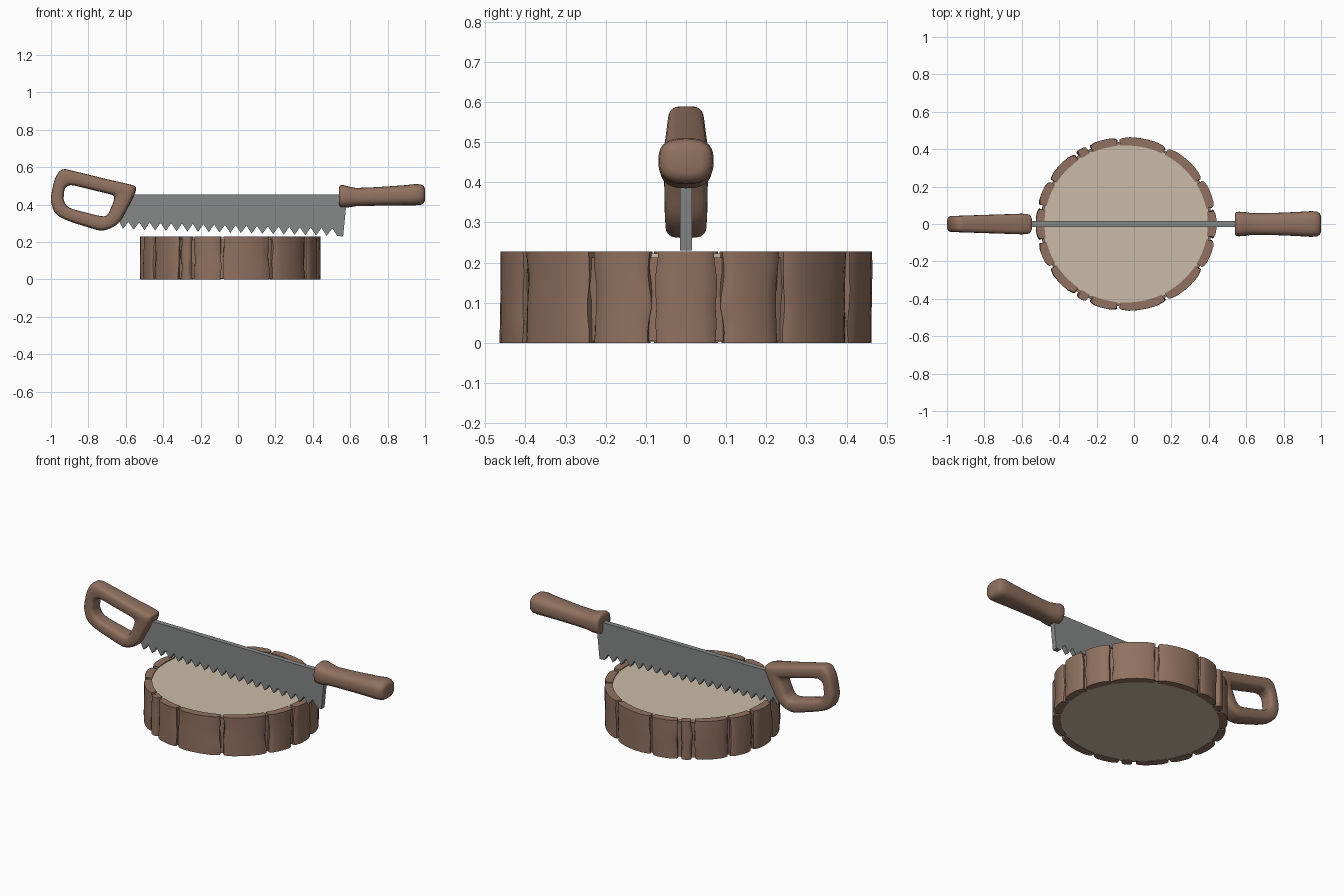
import bpy, bmesh, math
from math import sin, cos, pi, radians

cube = bpy.data.objects.get("Cube")
if cube:
    bpy.data.objects.remove(cube, do_unlink=True)


def material(name, rgb):
    m = bpy.data.materials.new(name)
    m.use_nodes = True
    color = (*rgb, 1)
    m.diffuse_color = color
    bsdf = next(n for n in m.node_tree.nodes if n.type == 'BSDF_PRINCIPLED')
    bsdf.inputs["Base Color"].default_value = color
    bsdf.inputs["Roughness"].default_value = 0.7
    return m


BROWN = material("brown wood", (0.28, 0.165, 0.115))
CREAM = material("cream wood", (0.60, 0.50, 0.39))
STEEL = material("grey steel", (0.24, 0.25, 0.25))


def loft(name, rings, mat, closed=False, angle=40):
    """Skin a list of equal-length point rings; cap the ends unless closed."""
    bm = bmesh.new()
    loops = [[bm.verts.new(p) for p in ring] for ring in rings]
    n = len(loops[0])
    pairs = list(zip(loops, loops[1:]))
    if closed:
        pairs.append((loops[-1], loops[0]))
    else:
        bm.faces.new(loops[0])
        bm.faces.new(loops[-1])
    for a, b in pairs:
        for i in range(n):
            j = (i + 1) % n
            bm.faces.new((a[i], a[j], b[j], b[i]))
    bmesh.ops.recalc_face_normals(bm, faces=bm.faces)
    mesh = bpy.data.meshes.new(name)
    bm.to_mesh(mesh)
    bm.free()
    mesh.materials.append(mat)
    mesh.polygons.foreach_set("use_smooth", [True] * len(mesh.polygons))
    mesh.set_sharp_from_angle(angle=radians(angle))
    obj = bpy.data.objects.new(name, mesh)
    bpy.context.collection.objects.link(obj)
    return obj


def rounded(n, power):
    """Unit superellipse: a circle squared off by the power."""
    def f(v):
        return math.copysign(abs(v) ** (2 / power), v)
    return [(f(cos(2 * pi * i / n)), f(sin(2 * pi * i / n))) for i in range(n)]


def smooth_loop(points, steps):
    """Closed Catmull-Rom curve through the points."""
    out, n = [], len(points)
    for i in range(n):
        a, b, c, d = (points[(i + k) % n] for k in (-1, 0, 1, 2))
        for s in range(steps):
            t = s / steps
            out.append([q + t / 2 * (r - p + t * (2 * p - 5 * q + 4 * r - e
                        + t * (3 * (q - r) + e - p)))
                        for p, q, r, e in zip(a, b, c, d)])
    return out


# Log slice: slightly oval, a little left of centre
CX, OVAL = -0.042, 1.04


def polar(r, a, z):
    return (CX + OVAL * r * cos(a), r * sin(a), z)


def disc(name, r, z0, z1, mat):
    turn = [2 * pi * i / 64 for i in range(64)]
    loft(name, [[polar(r, a, z) for a in turn] for z in (z0, z1)], mat)


disc("wood_core", 0.43, 0.002, 0.223, CREAM)
disc("bark_backing", 0.441, 0.005, 0.212, BROWN)

# Bark plates, split by wavy cracks that mirror front to back
half = [10, 31, 62, 95, 115, 124, 149, 168]
cracks = [radians(a) for a in half + [360 - a for a in reversed(half)]]
heights = [0.228 * i / 8 for i in range(9)]


def crack_angle(a, z, side):
    fold = math.acos(cos(a))
    wave = 0.016 * sin(24 * z + 5 * fold) * sin(3 * fold + 1)
    gap = 0.014 + 0.012 * sin(4 * fold) ** 2 + 0.006 * sin(30 * z + 9 * fold)
    return a + math.copysign(wave, sin(a)) + side * gap


for k, start in enumerate(cracks):
    end = cracks[k + 1] if k + 1 < len(cracks) else cracks[0] + 2 * pi
    sections = []
    for t in (0, 0.06, 0.2, 0.4, 0.6, 0.8, 0.94, 1):
        def at(r, z):
            a = (1 - t) * crack_angle(start, z, 1) + t * crack_angle(end, z, -1)
            return polar(r, a, z)
        drop = 0.011 * abs(2 * t - 1) ** 6
        outer = [at(0.465 - drop - 0.002 * (1 + sin(20 * z + start)) * abs(2 * t - 1), z)
                 for z in heights]
        sections.append([at(0.42, 0), *outer, at(0.42, heights[-1])])
    loft(f"bark_plate_{k + 1}", sections, BROWN, angle=35)

# Saw blade: straight back, slanted ends, row of teeth
TEETH = 20
left, right = -0.615, 0.562
outline = [(-0.57, 0.455), (0.578, 0.453), (0.578, 0.39), (right, 0.23)]
pitch = (right - left - 0.03) / TEETH
for i in range(TEETH):
    x = right - 0.03 - pitch * i
    base = 0.231 + 0.036 * i / TEETH
    outline += [(x, base), (x - pitch / 2, base + 0.042)]
outline += [(left, 0.27), (-0.635, 0.31)]
loft("saw_blade", [[(x, y, z) for x, z in outline] for y in (-0.015, 0.015)],
     STEEL, angle=25)

# Closed grip: matching outer and hole outlines (outer x, z, hole x, z)
grip = [(-0.936, 0.588, -0.915, 0.495), (-0.87, 0.577, -0.885, 0.503),
        (-0.72, 0.54, -0.78, 0.478), (-0.57, 0.505, -0.685, 0.455),
        (-0.545, 0.485, -0.664, 0.442), (-0.56, 0.44, -0.665, 0.42),
        (-0.594, 0.374, -0.68, 0.38), (-0.64, 0.30, -0.693, 0.353),
        (-0.717, 0.262, -0.717, 0.337), (-0.80, 0.278, -0.79, 0.351),
        (-0.955, 0.335, -0.90, 0.383), (-0.998, 0.406, -0.93, 0.42),
        (-0.994, 0.476, -0.93, 0.455), (-0.973, 0.55, -0.927, 0.48)]
rings = []
for ox, oz, hx, hz in smooth_loop(grip, 5):
    ring = []
    for u, v in rounded(20, 3.5):
        x = (ox + hx + u * (ox - hx)) / 2
        z = (oz + hz + u * (oz - hz)) / 2
        ring.append((x, v * (0.042 + 0.033 * (x + 1)), z))
    rings.append(ring)
loft("closed_grip", rings, BROWN, closed=True, angle=60)

# Straight grip: stations of x, centre height, half width, half height
stations = [(0.54, 0.445, 0.052, 0.046), (0.545, 0.445, 0.063, 0.057),
            (0.56, 0.445, 0.066, 0.060), (0.59, 0.441, 0.064, 0.056),
            (0.63, 0.440, 0.058, 0.049), (0.70, 0.442, 0.058, 0.049),
            (0.80, 0.446, 0.061, 0.051), (0.90, 0.450, 0.066, 0.054),
            (0.95, 0.453, 0.069, 0.057), (0.98, 0.453, 0.066, 0.054),
            (0.994, 0.453, 0.057, 0.045), (1.0, 0.453, 0.040, 0.030)]
loft("straight_grip",
     [[(x, u * w, z + v * h) for u, v in rounded(28, 2.7)] for x, z, w, h in stations],
     BROWN, angle=60)
